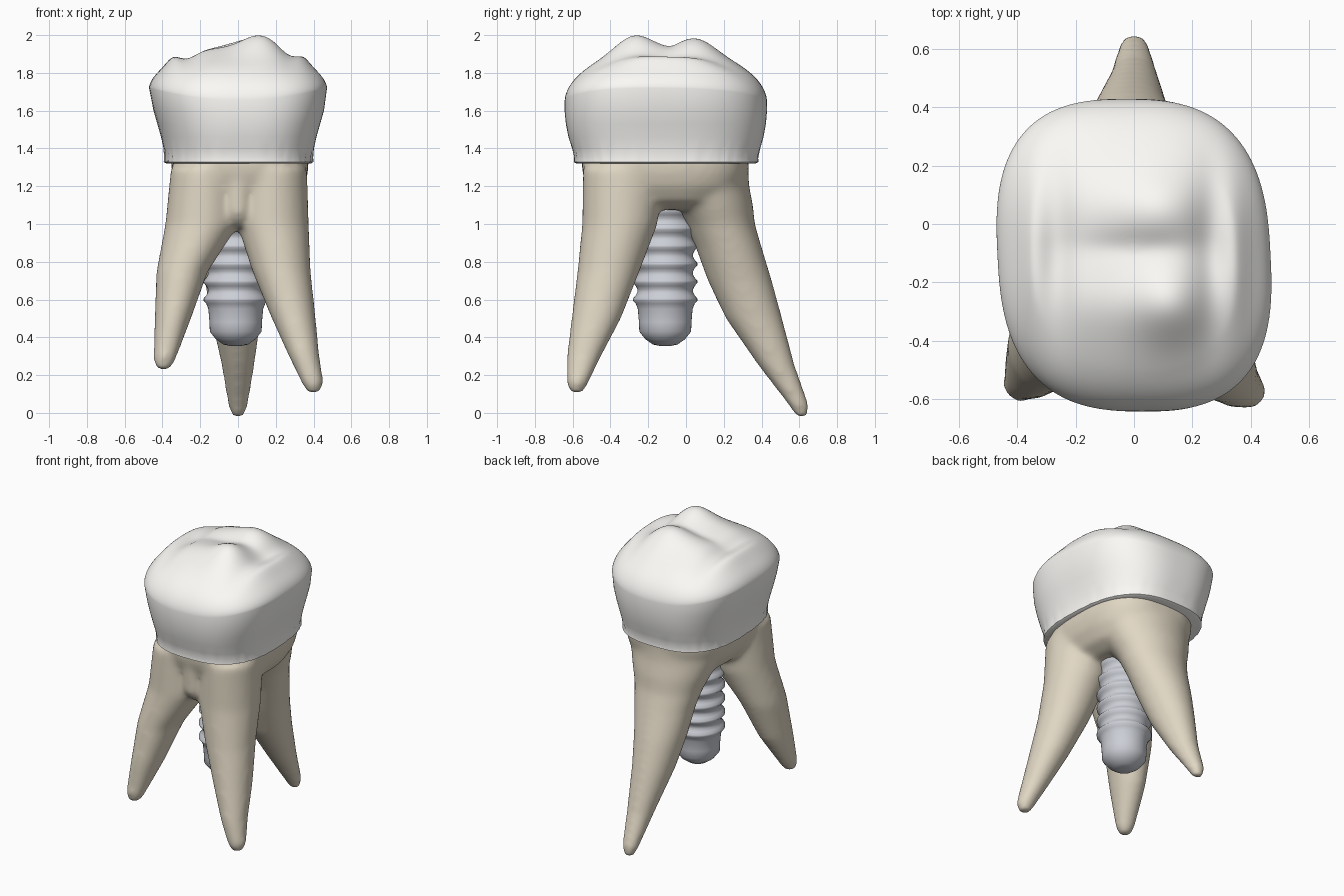
import bpy, bmesh, math
from math import sin, cos, pi, exp

if "Cube" in bpy.data.objects:
    bpy.data.objects.remove(bpy.data.objects["Cube"])


def material(name, rgb):
    m = bpy.data.materials.new(name)
    m.diffuse_color = (*rgb, 1)
    m.use_nodes = True
    m.node_tree.nodes["Principled BSDF"].inputs["Base Color"].default_value = m.diffuse_color
    return m


ENAMEL = material("enamel", (0.97, 0.96, 0.93))
DENTINE = material("dentine", (0.75, 0.68, 0.55))
METAL = material("metal", (0.60, 0.62, 0.67))


def add_loft(bm, rings):
    """Skin a stack of rings (bottom to top) and cap both ends."""
    rows = [[bm.verts.new(p) for p in r] for r in rings]
    n = len(rows[0])
    for a, b in zip(rows, rows[1:]):
        for i in range(n):
            j = (i + 1) % n
            bm.faces.new((a[i], a[j], b[j], b[i]))
    bm.faces.new(rows[0][::-1])
    bm.faces.new(rows[-1])


def finish(bm, name, mat):
    bmesh.ops.recalc_face_normals(bm, faces=bm.faces)
    me = bpy.data.meshes.new(name)
    bm.to_mesh(me)
    bm.free()
    ob = bpy.data.objects.new(name, me)
    bpy.context.collection.objects.link(ob)
    me.materials.append(mat)
    bpy.ops.object.select_all(action='DESELECT')
    ob.select_set(True)
    bpy.context.view_layer.objects.active = ob
    bpy.ops.object.shade_smooth_by_angle(angle=math.radians(60))
    return ob


def spow(v, e):
    return math.copysign(abs(v) ** e, v)


def ring(z, cx, cy, rx, ry, n=40, power=2.0, skew=0.0):
    """Horizontal superellipse."""
    pts = []
    for i in range(n):
        a = 2 * pi * i / n
        dy = ry * spow(sin(a), 2 / power)
        pts.append((cx + rx * spow(cos(a), 2 / power) - skew * dy, cy + dy, z))
    return pts


def bump(x, y, cx, cy, sx, sy):
    return exp(-((x - cx) / sx) ** 2 / 2 - ((y - cy) / sy) ** 2 / 2)


# Crown: bulging wall, then a chewing surface with cusps and ridges
def chewing_height(x, y, s):
    edge = 1.655 + 0.065 * min(1, abs(x) / max(s, .01) / 0.47) ** 2
    z = edge + (1.90 - edge) * max(0, 1 - s ** 3) ** 0.6
    relief = 0.10 * bump(x, y, 0.12, -0.27, 0.10, 0.10)
    relief += 0.08 * bump(x, y, 0.10, 0.05, 0.11, 0.10)
    relief += 0.03 * bump(x, y, -0.13, -0.26, 0.12, 0.10)
    relief += 0.03 * bump(x, y, -0.12, 0.06, 0.12, 0.10)
    relief -= 0.012 * bump(x, y, 0.0, -0.08, 0.14, 0.035)
    for side in (-1, 1):
        relief += 0.03 * bump(x, y, side * 0.35, -0.1, 0.04, 0.2)
        relief -= 0.02 * bump(x, y, side * 0.26, -0.1, 0.04, 0.2)
    return z + relief * min(1, (1 - s) * 4)


SEG = 128
wall = [(1.32, .378, -.578, .368), (1.328, .392, -.594, .384),
        (1.355, .39, -.592, .382), (1.40, .395, -.603, .393),
        (1.46, .408, -.622, .41), (1.53, .428, -.636, .423),
        (1.60, .448, -.643, .429)]
rings = []
for k, (z, hx, y0, y1) in enumerate(wall):
    r = ring(z, 0.004, (y0 + y1) / 2, hx, (y1 - y0) / 2, SEG, 2.7, 0.05)
    if k in (1, 2):  # slightly ragged gum line
        r = [(x * (1 + .008 * sin(i * 1.9) * sin(i * .37)), y,
              z + .012 * (k - 1) * sin(i * 1.3) * sin(i * .23))
             for i, (x, y, z) in enumerate(r)]
    rings.append(r)
for k in range(45):
    s = 1 - 0.99 * (k / 44) ** 1.7
    r = ring(0, 0, -0.107, 0.468 * s, 0.535 * s, SEG, 2.7 - 0.5 * (1 - s), 0.05 * s)
    rings.append([(x, y, chewing_height(x, y, s)) for x, y, _ in r])
bm = bmesh.new()
add_loft(bm, rings)
finish(bm, "crown", ENAMEL)

# Roots: trunk and three tapering legs fused together
trunk = [(1.075, .01, -.11, .20, .28), (1.12, .01, -.11, .29, .36),
         (1.20, .01, -.11, .34, .415), (1.27, .01, -.11, .36, .438),
         (1.36, .01, -.11, .367, .447)]
legs = [
    [(.225, -.395, -.56, .035, .035), (.28, -.39, -.55, .06, .06),
     (.50, -.345, -.475, .097, .127), (.75, -.295, -.41, .137, .165),
     (1.0, -.19, -.35, .195, .20), (1.3, -.17, -.33, .185, .215)],
    [(.105, .40, -.58, .035, .035), (.16, .395, -.575, .06, .06),
     (.30, .35, -.54, .082, .092), (.50, .295, -.475, .117, .132),
     (.75, .23, -.41, .155, .165), (1.0, .185, -.35, .19, .20),
     (1.3, .18, -.33, .185, .215)],
    [(-.024, 0, .615, .03, .03), (.04, 0, .598, .055, .055),
     (.25, 0, .48, .087, .097), (.50, -.01, .36, .132, .15),
     (.70, -.01, .285, .167, .17), (.88, 0, .225, .20, .175),
     (1.0, 0, .18, .23, .185), (1.1, 0, .14, .27, .215),
     (1.2, 0, .11, .30, .225), (1.3, 0, .1, .30, .23)],
    # web between the two front legs
    [(.99, 0, -.36, .05, .13), (1.05, 0, -.35, .10, .185),
     (1.3, 0, -.33, .12, .215)],
]
bm = bmesh.new()
add_loft(bm, [ring(*t, power=2.7) for t in trunk])
for leg in legs:
    add_loft(bm, [ring(*t) for t in leg])
roots = finish(bm, "roots", DENTINE)
mod = roots.modifiers.new("fuse", 'REMESH')
mod.mode = 'VOXEL'
mod.voxel_size = 0.016
mod.use_smooth_shade = True
mod = roots.modifiers.new("soften", 'SMOOTH')
mod.factor = 0.5
mod.iterations = 20

# Implant screw: rounded tip and ring threads up into the trunk
profile = [(.355, .03), (.362, .065), (.39, .105), (.43, .137),
           (.48, .139), (.55, .145)]
for k in range(7):
    z = 0.60 + 0.094 * k
    profile += [(z - .022, .156), (z - .006, .170), (z + .006, .170),
                (z + .022, .156), (z + .040, .147), (z + .054, .147)]
bm = bmesh.new()
add_loft(bm, [ring(z, -0.012, -0.11, r, r, 48) for z, r in profile])
finish(bm, "implant_screw", METAL)
